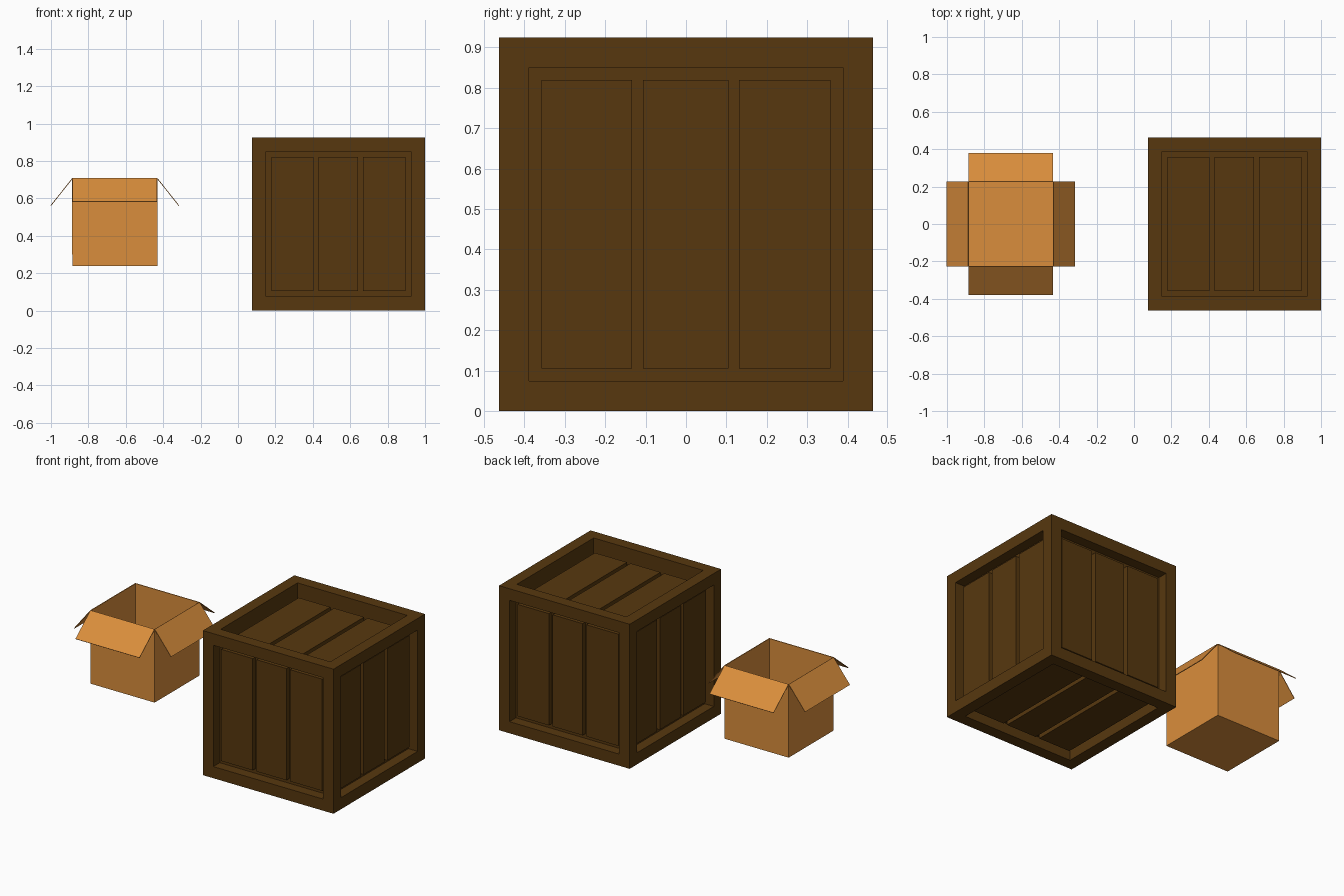
import bpy, bmesh
from math import radians
from mathutils import Matrix, Vector

if "Cube" in bpy.data.objects:
    bpy.data.objects.remove(bpy.data.objects["Cube"])


def material(name, color):
    m = bpy.data.materials.new(name)
    m.diffuse_color = (*color, 1)
    m.use_nodes = True
    m.node_tree.nodes["Principled BSDF"].inputs["Base Color"].default_value = m.diffuse_color
    return m


wood = material("dark_wood", (0.095, 0.039, 0.0045))
card = material("cardboard", (0.70, 0.27, 0.045))


def add_object(name, bm, mat):
    bmesh.ops.recalc_face_normals(bm, faces=bm.faces[:])
    me = bpy.data.meshes.new(name)
    bm.to_mesh(me)
    bm.free()
    me.materials.append(mat)
    ob = bpy.data.objects.new(name, me)
    bpy.context.scene.collection.objects.link(ob)
    return ob


# Crate dimensions
H, BORDER, GROOVE = 0.4625, 0.105, 0.03
INNER = H - BORDER
CENTRE = Matrix.Translation((0.5375, 0, H))
SLATS = [(-INNER, -0.134), (-0.107, 0.105), (0.131, INNER)]


def recess(normal):
    return 0.075 if normal.z > 0.5 else 0.035


# Crate frame: cube with every face inset and sunk
bm = bmesh.new()
bmesh.ops.create_cube(bm, size=2 * H)
for f in bm.faces[:]:
    n = f.normal.copy()
    bmesh.ops.inset_individual(bm, faces=[f], thickness=BORDER)
    inner = bmesh.ops.extrude_discrete_faces(bm, faces=[f])["faces"][0]
    bmesh.ops.translate(bm, verts=inner.verts[:], vec=-n * (recess(n) + GROOVE))
bm.transform(CENTRE)
add_object("crate_frame", bm, wood)

# Three slats in the recess of every side (built on top, rotated into place)
sides = {
    "top": Matrix.Identity(4),
    "bottom": Matrix.Rotation(radians(180), 4, 'X'),
    "front": Matrix.Rotation(radians(90), 4, 'X'),
    "back": Matrix.Rotation(radians(180), 4, 'Z') @ Matrix.Rotation(radians(90), 4, 'X'),
    "right": Matrix.Rotation(radians(90), 4, 'Z') @ Matrix.Rotation(radians(90), 4, 'X'),
    "left": Matrix.Rotation(radians(-90), 4, 'Z') @ Matrix.Rotation(radians(90), 4, 'X'),
}
for side, rot in sides.items():
    depth = recess(rot @ Vector((0, 0, 1)))
    bm = bmesh.new()
    for a, b in SLATS:
        place = Matrix.Translation(((a + b) / 2, 0, H - depth - GROOVE / 2))
        bmesh.ops.create_cube(bm, size=1, matrix=place @ Matrix.Diagonal((b - a, 2 * INNER, GROOVE, 1)))
    bm.transform(CENTRE @ rot)
    add_object(side + "_slats", bm, wood)

# Open cardboard box: walls, floor and four folded-out flaps
W, LOW, TOP = 0.2265, 0.24, 0.707
CX = -0.6585


def sheet(name, bm):
    bm.transform(Matrix.Translation((CX, 0, 0)))
    ob = add_object(name, bm, card)
    mod = ob.modifiers.new("thickness", 'SOLIDIFY')
    mod.thickness = 0.004
    mod.offset = 0
    return ob


bm = bmesh.new()
bmesh.ops.create_cube(bm, size=1, matrix=Matrix.Translation((0, 0, (LOW + TOP) / 2))
                      @ Matrix.Diagonal((2 * W, 2 * W, TOP - LOW, 1)))
lid = [f for f in bm.faces if f.normal.z > 0.5]
bmesh.ops.delete(bm, geom=lid, context='FACES_ONLY')
sheet("carton_body", bm)

for i, (name, out, drop) in enumerate([("front", 0.152, 0.125), ("right", 0.116, 0.146),
                                       ("back", 0.152, 0.125), ("left", 0.116, 0.146)]):
    bm = bmesh.new()
    pts = [(-W, -W, TOP), (W, -W, TOP), (W, -W - out, TOP - drop), (-W, -W - out, TOP - drop)]
    bm.faces.new([bm.verts.new(p) for p in pts])
    bm.transform(Matrix.Rotation(radians(90 * i), 4, 'Z'))
    sheet("carton_" + name + "_flap", bm)
